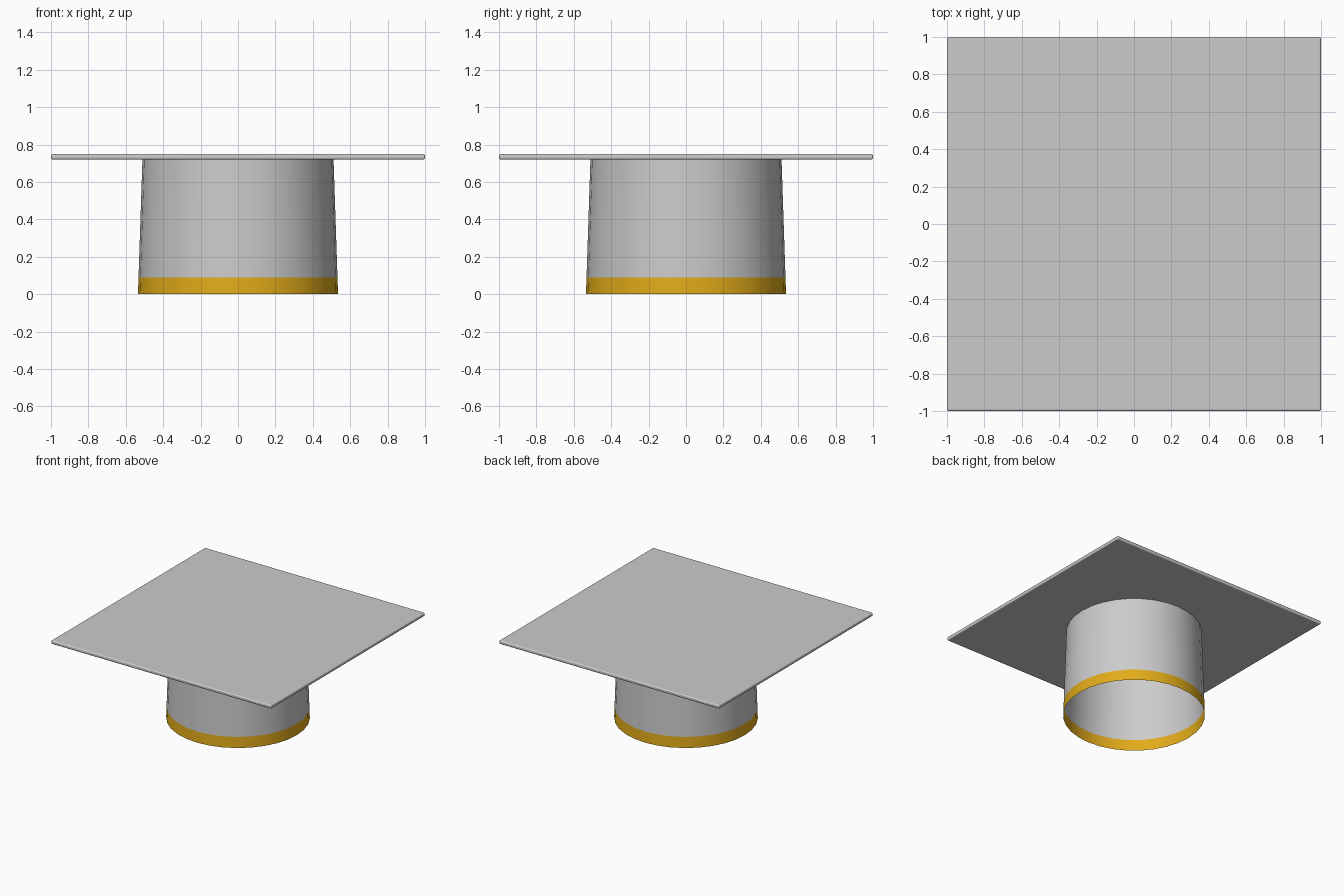
import bpy
import math

if "Cube" in bpy.data.objects:
    bpy.data.objects.remove(bpy.data.objects["Cube"])

SIDES = 32


def radius(z):
    # The skull cap tapers slightly towards the board
    return 0.535 + (0.511 - 0.535) * z / 0.72


def ring_wall(name, z0, z1):
    # Open, thin tapered wall between two heights
    verts, faces = [], []
    for z in (z0, z1):
        for i in range(SIDES):
            a = 2 * math.pi * i / SIDES
            verts.append((radius(z) * math.cos(a), radius(z) * math.sin(a), z))
    for i in range(SIDES):
        j = (i + 1) % SIDES
        faces.append((i, j, j + SIDES, i + SIDES))
    mesh = bpy.data.meshes.new(name)
    mesh.from_pydata(verts, [], faces)
    mesh.shade_smooth()
    obj = bpy.data.objects.new(name, mesh)
    bpy.context.collection.objects.link(obj)
    return obj


# Skull cap and gold trim band
ring_wall("skull_cap", 0.09, 0.722)
band = ring_wall("trim_band", 0.0, 0.09)
gold = bpy.data.materials.new("gold")
gold.diffuse_color = (0.76, 0.41, 0.01, 1)
gold.use_nodes = True
gold.node_tree.nodes["Principled BSDF"].inputs["Base Color"].default_value = gold.diffuse_color
band.data.materials.append(gold)

# Square board with softly rounded edges
bpy.ops.mesh.primitive_cube_add(size=1, location=(0, 0, 0.735))
board = bpy.context.object
board.name = "board"
board.scale = (2, 2, 0.03)
bpy.ops.object.transform_apply(location=False, rotation=False, scale=True)
bpy.ops.object.shade_smooth()
bevel = board.modifiers.new("rounded_edges", 'BEVEL')
bevel.width = 0.01
bevel.segments = 3
bevel.harden_normals = True
